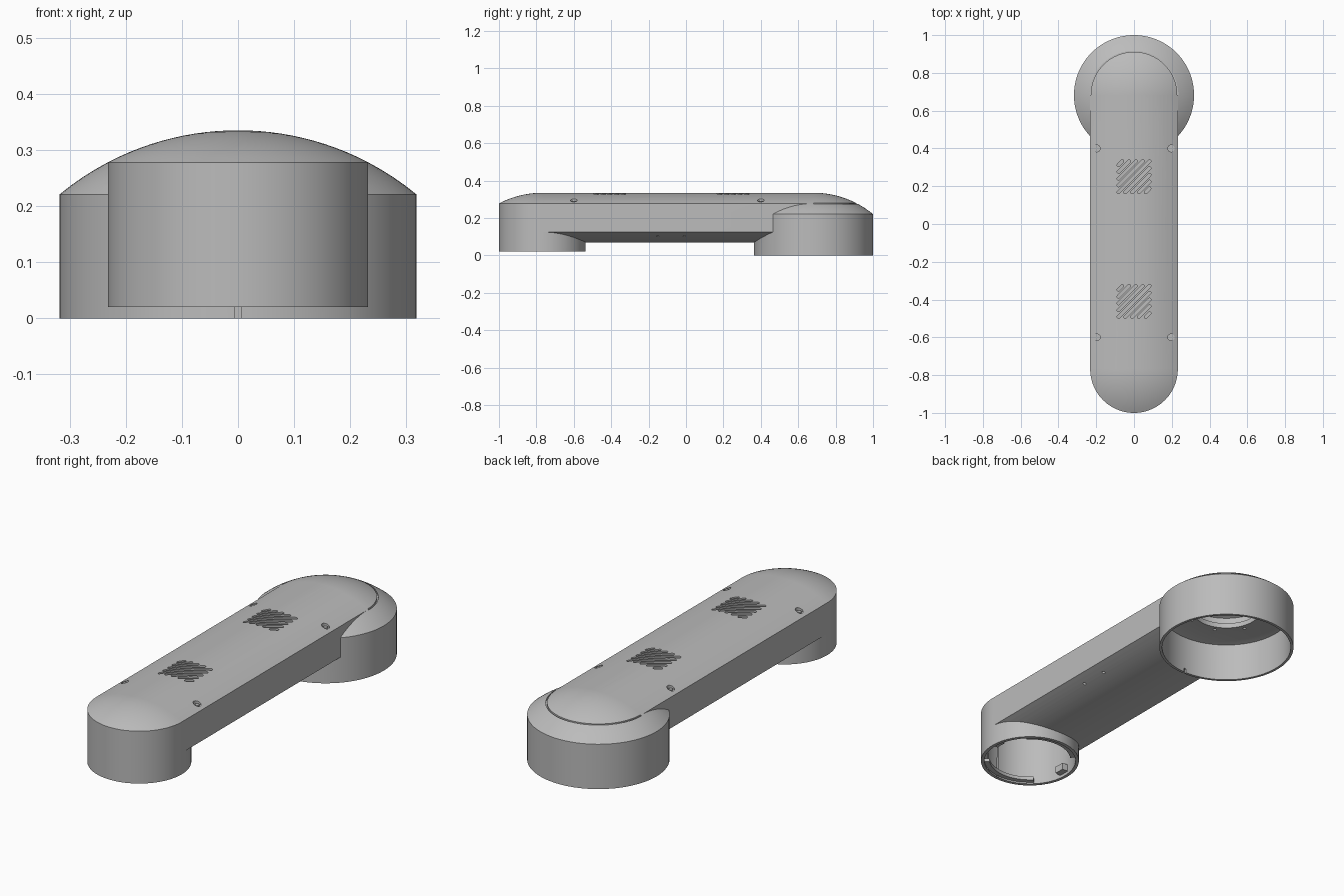
import bpy, bmesh, math
from mathutils import Matrix, Vector

if "Cube" in bpy.data.objects:
    bpy.data.objects.remove(bpy.data.objects["Cube"], do_unlink=True)

grey = bpy.data.materials.new("light grey")
grey.use_nodes = True
grey.diffuse_color = (0.5, 0.5, 0.5, 1)
grey.node_tree.nodes["Principled BSDF"].inputs["Base Color"].default_value = (0.5, 0.5, 0.5, 1)

HALF = 0.232            # half width of the arm, radius of the front joint
BACK = 0.318            # radius of the back joint
FRONT_Y, BACK_Y = -0.768, 0.682
WALL = 0.016
SEG = 96


def finish(name, bm):
    bmesh.ops.remove_doubles(bm, verts=bm.verts, dist=1e-5)
    bmesh.ops.recalc_face_normals(bm, faces=bm.faces)
    mesh = bpy.data.meshes.new(name)
    bm.to_mesh(mesh)
    bm.free()
    mesh.materials.append(grey)
    obj = bpy.data.objects.new(name, mesh)
    bpy.context.scene.collection.objects.link(obj)
    return obj


def add_revolve(bm, profile, y, start=0, sweep=360):
    """Spin a closed (radius, height) outline about a vertical axis."""
    full = sweep == 360
    n = round(SEG * sweep / 360)
    rings = []
    for i in range(n if full else n + 1):
        a = math.radians(start + sweep * i / n)
        rings.append([bm.verts.new((r * math.cos(a), y + r * math.sin(a), z)) for r, z in profile])
    m = len(profile)
    for i in range(n):
        p, q = rings[i], rings[(i + 1) % len(rings)]
        for j in range(m):
            k = (j + 1) % m
            bm.faces.new((p[j], p[k], q[k], q[j]))
    if not full:
        bm.faces.new(rings[0])
        bm.faces.new(rings[-1])


def add_prism(bm, outline, low, high, matrix=Matrix()):
    """Extrude a flat outline along its local z axis."""
    rings = [[bm.verts.new(matrix @ Vector((u, v, w))) for u, v in outline] for w in (low, high)]
    for ring in rings:
        bm.faces.new(ring)
    m = len(outline)
    for j in range(m):
        k = (j + 1) % m
        bm.faces.new((rings[0][j], rings[0][k], rings[1][k], rings[1][j]))


def circle(radius, n=24):
    return [(radius * math.cos(math.tau * i / n), radius * math.sin(math.tau * i / n)) for i in range(n)]


def crown(r, inset=0):
    return -0.165 + math.sqrt((0.5 - inset) ** 2 - r * r)


def domed(radius, base, inset=0):
    steps = [HALF * i / 12 for i in range(13)]
    steps = [r for r in steps if r < radius - 0.004] + [radius]
    if radius > HALF:
        steps[-1:] = [HALF + (radius - HALF) * i / 4 for i in range(1, 5)]
    return [(0, base), (radius, base)] + [(r, crown(r, inset)) for r in reversed(steps)]


def beam(inset, y0, y1):
    half = HALF - inset
    xs = [half * i / 12 for i in range(-12, 13)]
    top = [(x, crown(x, inset)) for x in xs]
    bottom = [(x, 0.07 + inset + 0.055 * (x / HALF) ** 2) for x in reversed(xs)]
    bm = bmesh.new()
    add_prism(bm, top + bottom, -y1, -y0, Matrix.Rotation(math.pi / 2, 4, 'X'))
    return bm


def revolved(profile, y, start=0, sweep=360):
    bm = bmesh.new()
    add_revolve(bm, profile, y, start, sweep)
    return bm


def combine(target, bm, operation):
    tool = finish("cutter", bm)
    tool.hide_render = True
    mod = target.modifiers.new("cut", 'BOOLEAN')
    mod.operation, mod.solver, mod.object = operation, 'EXACT', tool
    bpy.context.view_layer.objects.active = target
    bpy.ops.object.modifier_apply(modifier=mod.name)
    bpy.data.objects.remove(tool, do_unlink=True)


# Outer body: beam joined to two domed joints
body = finish("arm_housing", beam(0, FRONT_Y, BACK_Y))
combine(body, revolved(domed(HALF, 0.02), FRONT_Y), 'UNION')
combine(body, revolved(domed(BACK, 0), BACK_Y), 'UNION')

# Hollow interior, with a flange inside the back joint
combine(body, beam(WALL, FRONT_Y, 0.35), 'DIFFERENCE')
combine(body, revolved(domed(HALF - WALL, -0.1, WALL), FRONT_Y), 'DIFFERENCE')
flange = [(0, -0.1), (0.305, -0.1), (0.305, 0.19), (0.26, 0.2), (0.16, 0.2), (0.16, 0.225), (0.2, 0.225)]
flange += [(r, crown(r, WALL)) for r in (0.2, 0.15, 0.1, 0.05, 0)]
combine(body, revolved(flange, BACK_Y), 'DIFFERENCE')

# Curved seam on the back dome
combine(body, revolved([(0.229, 0.27), (0.235, 0.27), (0.235, 0.4), (0.229, 0.4)], BACK_Y, 0, 180), 'DIFFERENCE')

# Diagonal vent slots
vents = bmesh.new()
reach, width = 0.082, 0.008
for centre in (0.25, -0.41):
    for k in range(-4, 5):
        c = k * 0.036
        x0, x1 = max(-reach, c - reach), min(reach, c + reach)
        half = (x1 - x0) / math.sqrt(2)
        slot = []
        for side in (1, -1):
            for i in range(7):
                a = math.radians(-90 + 30 * i)
                slot.append((side * (half + width * math.cos(a)), side * width * math.sin(a)))
        mid = (x0 + x1) / 2
        place = Matrix.Translation((mid, centre + mid - c, 0)) @ Matrix.Rotation(math.pi / 4, 4, 'Z')
        add_prism(vents, slot, 0.25, 0.4, place)
combine(body, vents, 'DIFFERENCE')

# Screw recesses, flange holes, underside holes and rim notch
holes = bmesh.new()
for y in (0.4, -0.6):
    for x in (0.197, -0.197):
        add_prism(holes, circle(0.018), 0.284, 0.4, Matrix.Translation((x, y, 0)))
for i in range(8):
    a = math.tau * (i + 0.5) / 8
    place = Matrix.Translation((0.185 * math.cos(a), BACK_Y + 0.185 * math.sin(a), 0))
    add_prism(holes, circle(0.008, 12), 0.19, 0.215, place)
for y in (-0.15, -0.01):
    add_prism(holes, circle(0.007, 12), 0.05, 0.14, Matrix.Translation((0.18, y, 0)))
notch = [(-0.006, -0.02), (0.006, -0.02), (0.006, 0.02), (-0.006, 0.02)]
add_prism(holes, notch, -0.01, 0.02, Matrix.Translation((0, BACK_Y - BACK, 0)))
combine(body, holes, 'DIFFERENCE')

# Screw heads in the recesses
screws = bmesh.new()
for y in (0.4, -0.6):
    for x in (0.197, -0.197):
        add_prism(screws, circle(0.01), 0.282, 0.29, Matrix.Translation((x, y, 0)))
parts = [body, finish("cover_screws", screws)]

# Mounting ledges and lugs inside the front joint
ledges = bmesh.new()
for start in (45, 225):
    add_revolve(ledges, [(0.192, 0.028), (0.218, 0.028), (0.218, 0.045), (0.192, 0.045)], FRONT_Y, start, 90)
for start in (-6, 174):
    add_revolve(ledges, [(0.185, 0.035), (0.218, 0.035), (0.218, 0.07), (0.185, 0.07)], FRONT_Y, start, 15)
parts.append(finish("mounting_ledges", ledges))

for obj in parts:
    bpy.ops.object.select_all(action='DESELECT')
    obj.select_set(True)
    bpy.context.view_layer.objects.active = obj
    bpy.ops.object.shade_smooth_by_angle(angle=math.radians(25))
